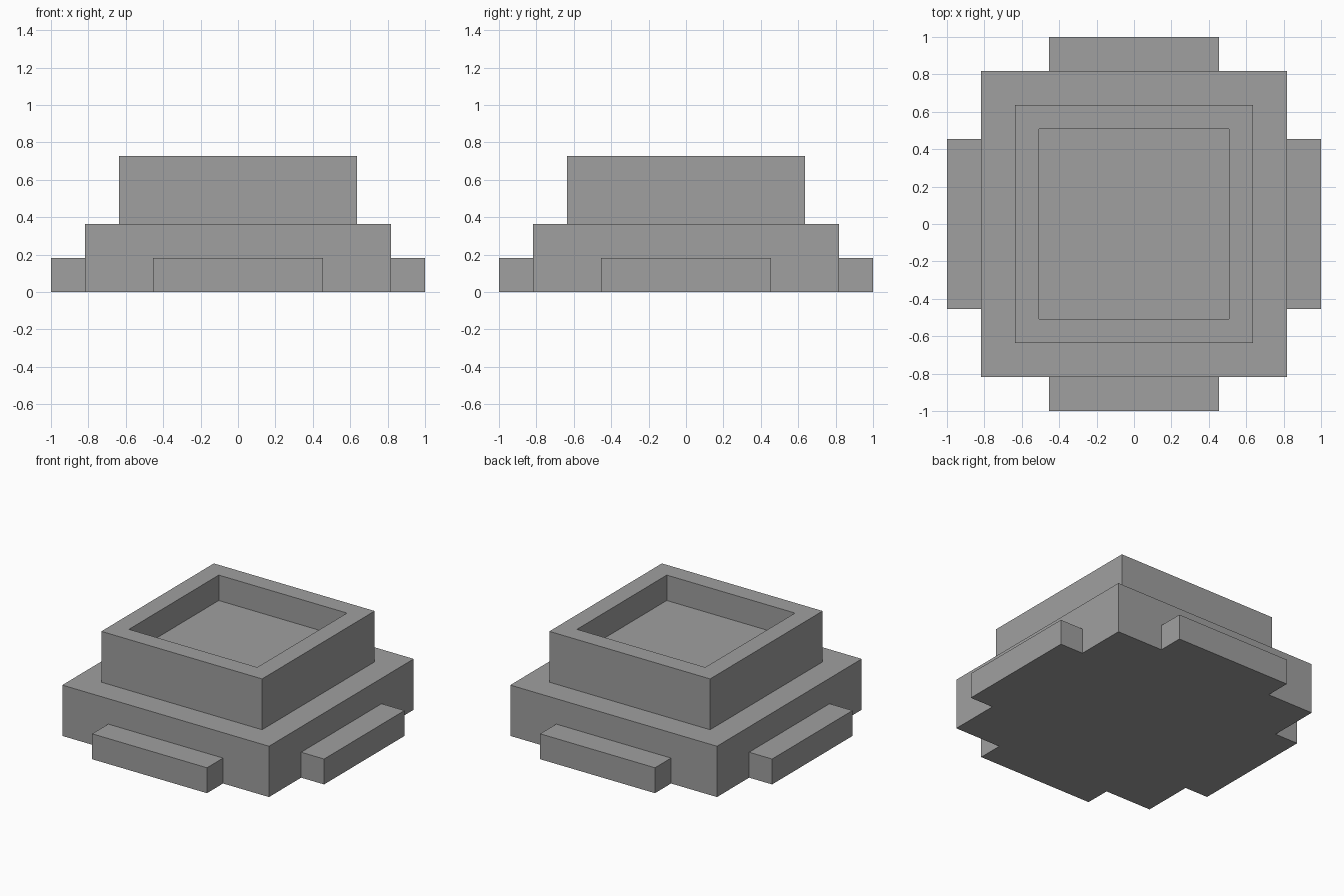
import bpy
import bmesh
from mathutils import Matrix, Vector

if "Cube" in bpy.data.objects:
    bpy.data.objects.remove(bpy.data.objects["Cube"], do_unlink=True)

U = 1 / 11  # module: every dimension is a whole number of these

stone = bpy.data.materials.new("stone_grey")
stone.use_nodes = True
GREY = (0.35, 0.35, 0.35, 1)
stone.diffuse_color = GREY
stone.node_tree.nodes["Principled BSDF"].inputs["Base Color"].default_value = GREY


def block(name, size, base, recess=None):
    """Box of the given size standing on base; recess is (rim width, depth)."""
    size, base = Vector(size) * U, Vector(base) * U
    bm = bmesh.new()
    centre = base + Vector((0, 0, size.z / 2))
    bmesh.ops.create_cube(bm, size=1, matrix=Matrix.Translation(centre) @ Matrix.Diagonal(size.to_4d()))
    if recess:
        bm.normal_update()
        top = max(bm.faces, key=lambda f: f.normal.z)
        bmesh.ops.inset_region(bm, faces=[top], thickness=recess[0] * U)
        floor = bmesh.ops.extrude_discrete_faces(bm, faces=[top])["faces"][0]
        bmesh.ops.translate(bm, verts=floor.verts, vec=(0, 0, -recess[1] * U))
        bmesh.ops.recalc_face_normals(bm, faces=bm.faces)
    mesh = bpy.data.meshes.new(name)
    bm.to_mesh(mesh)
    bm.free()
    mesh.materials.append(stone)
    obj = bpy.data.objects.new(name, mesh)
    bpy.context.collection.objects.link(obj)


# Wide lower tier and the hollowed upper tier
block("lower_tier", (18, 18, 4), (0, 0, 0))
block("upper_tier", (14, 14, 4), (0, 0, 4), recess=(2, 2))

# One step against the middle of each side
for name, dx, dy in (("front", 0, -1), ("back", 0, 1), ("left", 1, 0), ("right", -1, 0)):
    size = (2, 10, 2) if dx else (10, 2, 2)
    block(name + "_step", size, (dx * 10, dy * 10, 0))
